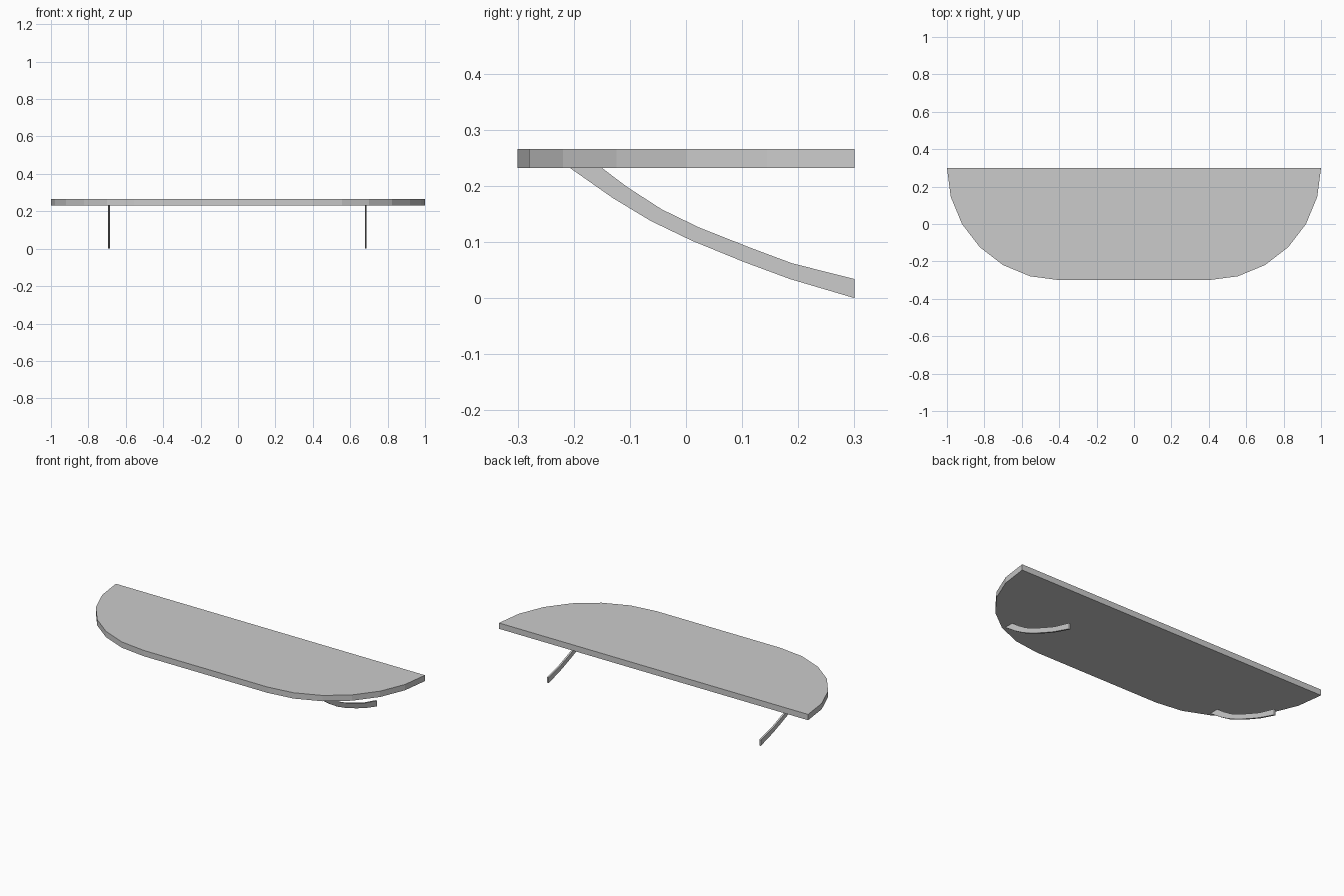
import bpy, bmesh, math
from mathutils import Vector

if "Cube" in bpy.data.objects:
    bpy.data.objects.remove(bpy.data.objects["Cube"])


def prism(name, outline, depth):
    """Extrude a closed outline along a depth vector."""
    bm = bmesh.new()
    face = bm.faces.new([bm.verts.new(p) for p in outline])
    ext = bmesh.ops.extrude_face_region(bm, geom=[face], use_keep_orig=True)
    verts = [g for g in ext["geom"] if isinstance(g, bmesh.types.BMVert)]
    bmesh.ops.translate(bm, verts=verts, vec=Vector(depth))
    bmesh.ops.recalc_face_normals(bm, faces=bm.faces)
    mesh = bpy.data.meshes.new(name)
    bm.to_mesh(mesh)
    bm.free()
    obj = bpy.data.objects.new(name, mesh)
    bpy.context.collection.objects.link(obj)
    return obj


# Shelf board: straight back edge, two quarter-round front corners
R, CX, BACK = 0.6, 0.4, 0.3
BOTTOM, TOP = 0.232, 0.266
arc = [(CX + R * math.cos(math.radians(a)), BACK - R * math.sin(math.radians(a)))
       for a in range(0, 91, 15)]
board = arc + [(-x, y) for x, y in reversed(arc)]
prism("shelf_board", [(x, y, BOTTOM) for x, y in board], (0, 0, TOP - BOTTOM))

# Curved flat brackets under the board
upper = [(-0.15, BOTTOM), (-0.105, 0.198), (-0.043, 0.158), (0.023, 0.126),
         (0.114, 0.09), (0.189, 0.062), (BACK, 0.034)]
lower = [(-0.207, BOTTOM), (-0.13, 0.178), (-0.062, 0.137), (0.011, 0.102),
         (0.104, 0.064), (0.185, 0.034), (BACK, 0.0)]
profile = upper + lower[::-1]
T = 0.01
for name, x in (("left_bracket", -0.689), ("right_bracket", 0.683)):
    prism(name, [(x - T / 2, y, z) for y, z in profile], (T, 0, 0))
